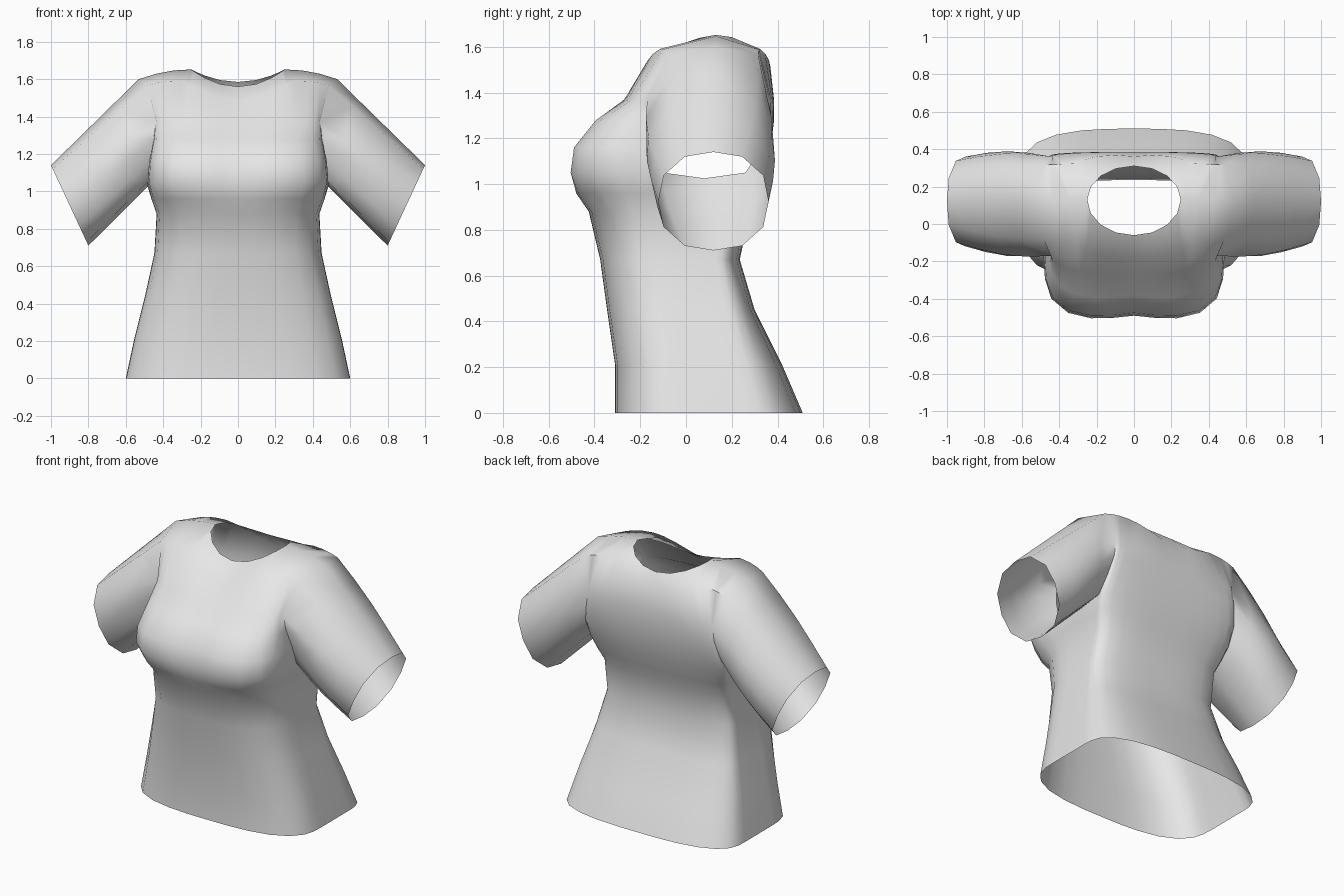
import bpy, bmesh
from math import sin, cos, pi, radians
from mathutils import Vector

cube = bpy.data.objects.get("Cube")
if cube:
    bpy.data.objects.remove(cube)

SEG = 7          # segments from the centre line to the side seam
MID_Y = 0.13     # depth of the shoulder line

# Body rings: height, half width, front, front seam, back seam, back, squareness
LOWER = [
    (0.00, 0.60, -0.31, -0.02, 0.27, 0.51, 2.9),
    (0.21, 0.555, -0.31, -0.03, 0.22, 0.42, 2.9),
    (0.45, 0.495, -0.345, -0.05, 0.17, 0.30, 2.9),
    (0.67, 0.447, -0.375, -0.06, 0.13, 0.235, 2.9),
    (0.88, 0.435, -0.425, -0.07, 0.17, 0.28, 3.0),
    (0.96, 0.463, -0.48, -0.08, 0.21, 0.31, 3.4),
    (1.05, 0.483, -0.51, -0.10, 0.26, 0.34, 3.9),
]
CHEST = [
    (1.16, 0.475, -0.495, -0.13, 0.33, 0.37, 3.8),
    (1.28, 0.45, -0.40, -0.16, 0.36, 0.385, 3.2),
    (1.37, 0.44, -0.27, -0.17, 0.36, 0.385, 2.4),
]


def quarter(z, width, centre_y, seam_y, n):
    """Rounded-square quarter from the centre line to the seam."""
    pts = []
    for k in range(SEG + 1):
        a = k / SEG * pi / 2
        s, c = sin(a), max(cos(a), 0)
        r = (s ** n + c ** n) ** (-1 / n)
        pts.append(Vector((width * s * r, seam_y + (centre_y - seam_y) * c * r, z)))
    return pts


def panels(row):
    z, width, front, seam_f, seam_b, back, n = row
    f = quarter(z, width, front, seam_f, n)
    b = quarter(z, width, back, seam_b, min(n, 3))
    if 1 < z < 1.3:      # shallow dip between the bust points
        for k in (0, 1):
            f[k].y += 0.02 - 0.012 * k
    return f, b


def neck_and_shoulder(depth, drop):
    """Neckline from the centre to the neck side, then the shoulder line."""
    pts = []
    for k in range(SEG + 1):
        if k <= 4:
            a = k / 4 * pi / 2
            pts.append(Vector((0.25 * sin(a), MID_Y + depth * cos(a),
                               1.652 - drop * cos(a) ** 2)))
        else:
            t = (k - 4) / 3
            pts.append(Vector((0.25 + 0.28 * t, MID_Y, 1.652 - 0.052 * t * t)))
    return pts


def rounded_step(low, high, push):
    """Row between chest and shoulder, bulged outward."""
    out = []
    for k, (p, q) in enumerate(zip(low, high)):
        g = 0.2 + 0.8 * min(k / 4, 1)
        out.append((p + q) / 2 + Vector((0, push * g, 0.08 * g)))
    return out


bm = bmesh.new()


def loft(rows, closed=False):
    grid = [[bm.verts.new(p) for p in row] for row in rows]
    for lo, hi in zip(grid, grid[1:]):
        count = len(lo)
        for i in range(count if closed else count - 1):
            j = (i + 1) % count
            bm.faces.new((lo[i], lo[j], hi[j], hi[i]))


# Lower body, with the underarm strip between the seams
body = []
for row in LOWER:
    f, b = panels(row)
    side = (f[-1] + b[-1]) / 2
    body.append(f + [side] + b[::-1])
underarm = body[-1][SEG + 1]
underarm.z -= 0.025
loft(body)

# Front and back yoke panels up to the neckline and shoulder
pairs = [panels(row) for row in [LOWER[-1]] + CHEST]
front, back = [list(rows) for rows in zip(*pairs)]
for rows, depth, drop, push in ((front, -0.19, 0.092, -0.06),
                                (back, 0.18, 0.067, 0.07)):
    top = neck_and_shoulder(depth, drop)
    rows += [rounded_step(rows[-1], top, push), top]
loft(front)
loft([row[::-1] for row in back])

# Sleeve, from the armhole to the slanted cuff
armhole = [r[-1] for r in front] + [r[-1] for r in back[-2::-1]] + [underarm]
cuff_centre = Vector((0.9, 0.12, 0.925))
cuff_up = Vector((0.1, 0, 0.215))
cuff = []
for i in range(len(armhole)):
    a = (i - 5) * 2 * pi / len(armhole)
    s, c = sin(a), cos(a)
    r = (abs(s) ** 2.4 + abs(c) ** 2.4) ** (-1 / 2.4)
    cuff.append(cuff_centre + cuff_up * c * r + Vector((0, 0.24 * s * r, 0)))
rings = []
for step in range(5):
    t = step / 4
    ring = [p.lerp(q, t) for p, q in zip(armhole, cuff)]
    for p in ring:
        p.y += (p.y - 0.12) * 0.12 * sin(pi * t)
    rings.append(ring)
loft(rings, closed=True)

# Weld the panels and face everything outward
bmesh.ops.remove_doubles(bm, verts=bm.verts, dist=0.0005)
bmesh.ops.recalc_face_normals(bm, faces=bm.faces)
bm.normal_update()
foremost = min(bm.faces, key=lambda f: f.calc_center_median().y)
if foremost.normal.y > 0:
    bmesh.ops.reverse_faces(bm, faces=bm.faces)

mesh = bpy.data.meshes.new("shirt")
bm.to_mesh(mesh)
bm.free()
shirt = bpy.data.objects.new("shirt", mesh)
bpy.context.collection.objects.link(shirt)

# Plain grey cloth
cloth = bpy.data.materials.new("grey cloth")
cloth.use_nodes = True
grey = (0.8, 0.8, 0.8, 1)
cloth.diffuse_color = grey
cloth.node_tree.nodes["Principled BSDF"].inputs["Base Color"].default_value = grey
mesh.materials.append(cloth)

# Mirror the modelled half and smooth it
mirror = shirt.modifiers.new("mirror", 'MIRROR')
mirror.use_clip = True
mirror.merge_threshold = 0.001
bpy.ops.object.select_all(action='DESELECT')
shirt.select_set(True)
bpy.context.view_layer.objects.active = shirt
bpy.ops.object.shade_smooth_by_angle(angle=radians(60))
